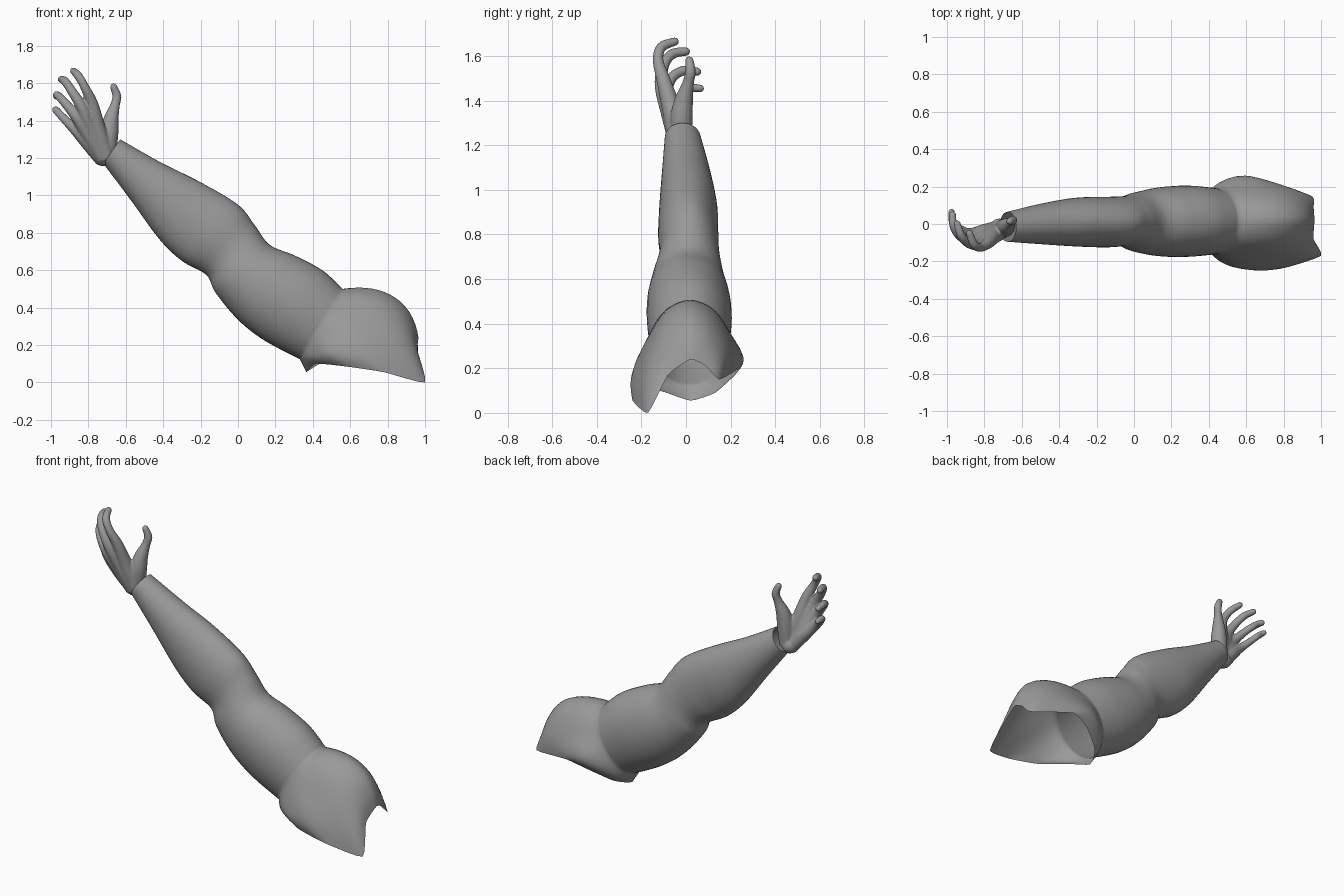
import bpy
import bmesh
from math import sin, cos, pi
from mathutils import Vector

if "Cube" in bpy.data.objects:
    bpy.data.objects.remove(bpy.data.objects["Cube"], do_unlink=True)

grey = bpy.data.materials.new("plain grey")
grey.use_nodes = True
colour = (0.32, 0.32, 0.32, 1)
grey.diffuse_color = colour
grey.node_tree.nodes["Principled BSDF"].inputs["Base Color"].default_value = colour

SIDES = 48


def spline(points, steps, closed=False, tension=0.5):
    """Cardinal spline through tuples of any length."""
    n = len(points)

    def at(i):
        return points[i % n] if closed else points[max(0, min(n - 1, i))]
    result = []
    for i in range(n if closed else n - 1):
        for s in range(steps):
            t = s / steps
            row = []
            for a, b, c, d in zip(at(i - 1), at(i), at(i + 1), at(i + 2)):
                m, k = tension * (c - a), tension * (d - b)
                row.append((2*t**3 - 3*t**2 + 1) * b + (t**3 - 2*t**2 + t) * m
                           + (3*t**2 - 2*t**3) * c + (t**3 - t**2) * k)
            result.append(row)
    if not closed:
        result.append(list(points[-1]))
    return result


def loft(bm, rings, caps=False):
    """Skin a list of equally long closed rings."""
    loops = [[bm.verts.new(p) for p in ring] for ring in rings]
    for low, high in zip(loops, loops[1:]):
        for i in range(len(low)):
            j = (i + 1) % len(low)
            bm.faces.new((low[i], low[j], high[j], high[i]))
    if caps:
        bm.faces.new(loops[0])
        bm.faces.new(loops[-1])


def finish(bm, name):
    bmesh.ops.recalc_face_normals(bm, faces=bm.faces)
    mesh = bpy.data.meshes.new(name)
    bm.to_mesh(mesh)
    bm.free()
    mesh.materials.append(grey)
    for face in mesh.polygons:
        face.use_smooth = True
    obj = bpy.data.objects.new(name, mesh)
    bpy.context.collection.objects.link(obj)
    return obj


# Sleeve of the arm: upper edge x z, lower edge x z, middle y, half width
sections = [
    (-.63, 1.30, -.72, 1.17, -.015, .08),
    (-.42, 1.18, -.57, .97, 0, .108),
    (-.2, 1.07, -.42, .765, .01, .13),
    (0, .95, -.3, .65, .01, .135),
    (.09, .84, -.17, .575, .015, .135),
    (.17, .735, -.12, .48, .01, .16),
    (.3, .68, 0, .335, .012, .185),
    (.45, .6, .14, .225, .015, .19),
    (.56, .5, .33, .125, .015, .175),
]


def arm_ring(section):
    tx, tz, bx, bz, mid, half = section
    ring = []
    for i in range(SIDES):
        a = 2 * pi * i / SIDES
        k = cos(a) / 2
        ring.append(Vector(((tx + bx) / 2 + k * (tx - bx), mid - half * sin(a),
                            (tz + bz) / 2 + k * (tz - bz))))
    return ring


arm_rings = [arm_ring(s) for s in spline(sections, 8)]

# Open shoulder hem, from the top round the front, armpit and back
hem = [
    (.965, .02, .24), (.96, -.08, .17), (1, -.17, 0), (.78, -.24, .055),
    (.58, -.22, .085), (.42, -.12, .1), (.365, .02, .055), (.42, .13, .09),
    (.55, .21, .16), (.68, .24, .2), (.95, .15, .15), (.96, .09, .21),
]
hem_ring = [Vector(p) for p in spline(hem, SIDES // len(hem), True, .25)]

# Shoulder cap bulges between the arm and the hem
shoulder_rings = []
for step in range(1, 17):
    t = step / 16
    ring = []
    for i, (start, end) in enumerate(zip(arm_rings[-1], hem_ring)):
        a = 2 * pi * i / SIDES
        up = max(0, cos(a))
        swell = sin(pi * t)
        ring.append(start.lerp(end, t)
                    + swell * Vector((.1 * t * up, -.04 * sin(a), .1 * up)))
    shoulder_rings.append(ring)

bm = bmesh.new()
loft(bm, arm_rings + shoulder_rings)
finish(bm, "arm_and_shoulder")

# Hand: each digit runs from the wrist through the palm: x, y, z, radius
digits = {
    "index": [(-.7, -.03, 1.2, .045), (-.75, -.065, 1.36, .042), (-.78, -.1, 1.49, .032),
              (-.82, -.125, 1.58, .024), (-.855, -.11, 1.64, .023), (-.88, -.05, 1.665, .019)],
    "middle": [(-.71, -.03, 1.2, .045), (-.78, -.07, 1.34, .042), (-.835, -.11, 1.47, .031),
               (-.89, -.1, 1.56, .025), (-.925, -.06, 1.61, .023), (-.945, .0, 1.62, .019)],
    "ring": [(-.72, -.03, 1.2, .045), (-.79, -.06, 1.31, .042), (-.865, -.09, 1.42, .03),
             (-.93, -.065, 1.5, .024), (-.965, -.01, 1.535, .022), (-.97, .05, 1.53, .019)],
    "little": [(-.725, -.02, 1.19, .04), (-.8, -.04, 1.28, .04), (-.88, -.05, 1.36, .028),
               (-.94, -.02, 1.42, .022), (-.972, .02, 1.455, .02), (-.975, .065, 1.455, .017)],
    "thumb": [(-.7, -.02, 1.2, .045), (-.69, -.02, 1.32, .05), (-.68, -.01, 1.4, .042),
              (-.658, .01, 1.48, .026), (-.648, .02, 1.53, .024), (-.665, .015, 1.58, .019)],
}

bm = bmesh.new()
for path in digits.values():
    points = spline(path, 6)
    centres = [Vector(p[:3]) for p in points]
    rings = []
    for i, (centre, point) in enumerate(zip(centres, points)):
        along = (centres[min(i + 1, len(centres) - 1)] - centres[max(i - 1, 0)]).normalized()
        side = along.cross(Vector((1, 0, .3))).normalized()
        other = along.cross(side)
        rings.append([centre + point[3] * (cos(2 * pi * k / 16) * side
                      + sin(2 * pi * k / 16) * other) for k in range(16)])
    loft(bm, rings, caps=True)
    # Rounded fingertip
    ball = bmesh.ops.create_uvsphere(bm, u_segments=16, v_segments=10, radius=points[-1][3])
    bmesh.ops.translate(bm, verts=ball["verts"], vec=centres[-1])

# Wrist stub showing below the cuff
stub = bmesh.ops.create_uvsphere(bm, u_segments=16, v_segments=10, radius=.05)
bmesh.ops.translate(bm, verts=stub["verts"], vec=(-.72, -.02, 1.205))

hand = finish(bm, "hand")
blend = hand.modifiers.new("Blend", "REMESH")
blend.mode = "VOXEL"
blend.voxel_size = .006
blend.use_smooth_shade = True
soften = hand.modifiers.new("Soften", "SMOOTH")
soften.factor = .5
soften.iterations = 4
